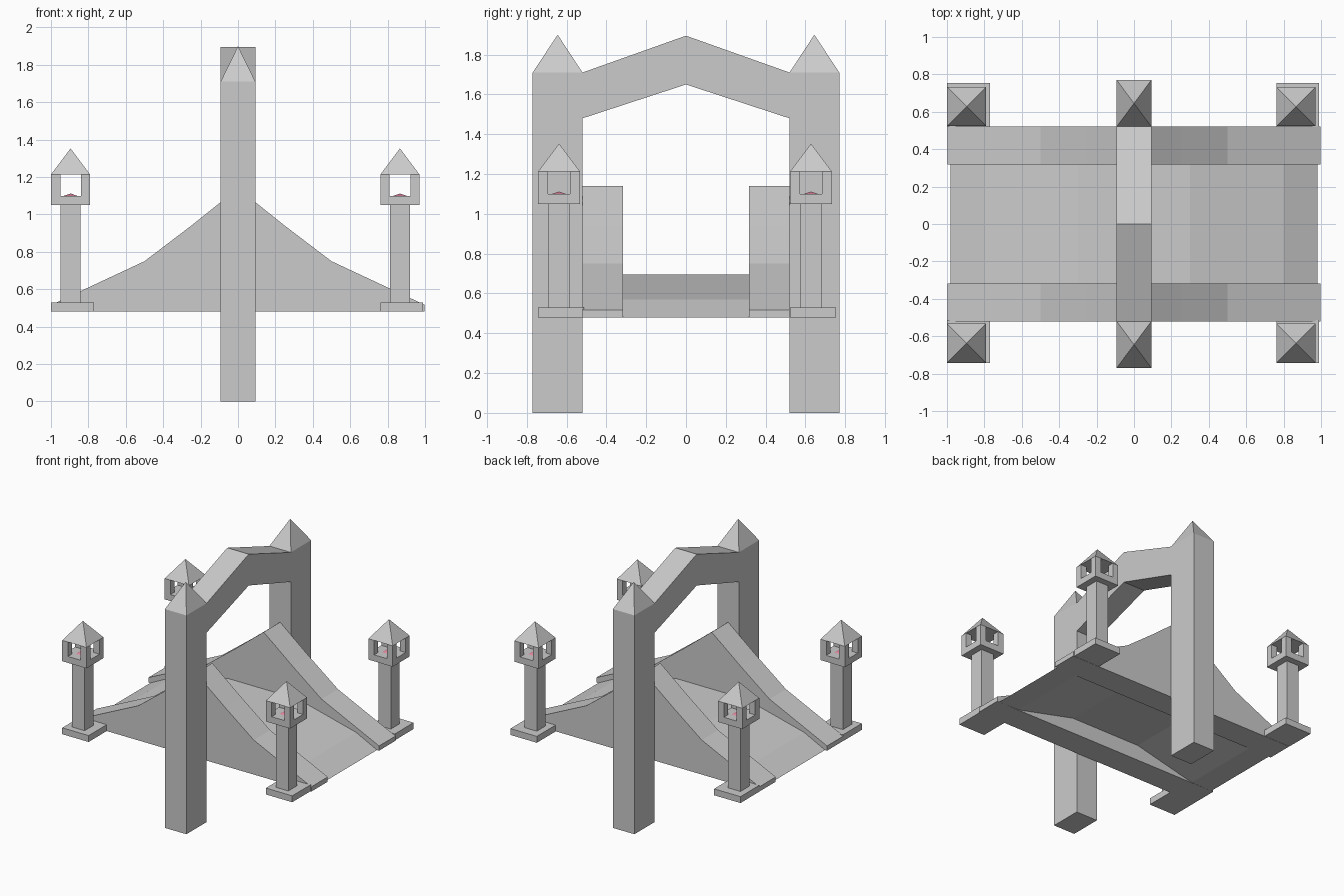
import bpy, bmesh

if "Cube" in bpy.data.objects:
    bpy.data.objects.remove(bpy.data.objects["Cube"])


def make_object(name, bm, material=None):
    bmesh.ops.recalc_face_normals(bm, faces=bm.faces)
    mesh = bpy.data.meshes.new(name)
    bm.to_mesh(mesh)
    bm.free()
    obj = bpy.data.objects.new(name, mesh)
    bpy.context.collection.objects.link(obj)
    if material:
        mesh.materials.append(material)
    return obj


def box(name, x0, x1, y0, y1, z0, z1):
    bm = bmesh.new()
    bmesh.ops.create_cube(bm, size=1)
    for v in bm.verts:
        v.co = ((x0 + x1) / 2 + v.co.x * (x1 - x0),
                (y0 + y1) / 2 + v.co.y * (y1 - y0),
                (z0 + z1) / 2 + v.co.z * (z1 - z0))
    return make_object(name, bm)


def extrude_profile(name, points, start, offset):
    """points: 3D outline made by start(u, z), pushed along offset."""
    bm = bmesh.new()
    face = bm.faces.new([bm.verts.new(start(u, z)) for u, z in points])
    out = bmesh.ops.extrude_face_region(bm, geom=[face])
    verts = [g for g in out["geom"] if isinstance(g, bmesh.types.BMVert)]
    bmesh.ops.translate(bm, verts=verts, vec=offset)
    return make_object(name, bm)


def pyramid(name, cx, cy, hx, hy, z0, z1, skirt=0.0, material=None):
    """Square pyramid, optionally standing on a straight shaft of height skirt."""
    bm = bmesh.new()
    corners = [(-hx, -hy), (hx, -hy), (hx, hy), (-hx, hy)]
    ring = [bm.verts.new((cx + x, cy + y, z0)) for x, y in corners]
    apex = bm.verts.new((cx, cy, z1))
    for i in range(4):
        bm.faces.new((ring[i], ring[(i + 1) % 4], apex))
    low = ring
    if skirt:
        low = [bm.verts.new((cx + x, cy + y, z0 - skirt)) for x, y in corners]
        for i in range(4):
            j = (i + 1) % 4
            bm.faces.new((low[i], low[j], ring[j], ring[i]))
    bm.faces.new(low[::-1])
    return make_object(name, bm, material)


ember = bpy.data.materials.new("ember")
ember.diffuse_color = (0.75, 0.25, 0.35, 1)
ember.use_nodes = True
ember.node_tree.nodes["Principled BSDF"].inputs["Base Color"].default_value = ember.diffuse_color

# Gate pillars with pointed tops
for side, label in ((-1, "front"), (1, "back")):
    pyramid(label + "_gate_pillar", 0, side * 0.645, 0.093, 0.125, 1.71, 1.9, 1.71)

# Peaked beam between the pillars
beam = [(-0.52, 1.48), (0, 1.65), (0.52, 1.48), (0.52, 1.71), (0, 1.895), (-0.52, 1.71)]
extrude_profile("gate_beam", beam, lambda y, z: (-0.093, y, z), (0.186, 0, 0))

# Sloping side walls
half = [(0, 1.14), (0.25, 0.94), (0.5, 0.75), (0.998, 0.517), (0.998, 0.48)]
wall = half + [(-x, z) for x, z in reversed(half[1:])]
for y, label in ((-0.52, "front"), (0.317, "back")):
    extrude_profile(label + "_side_wall", wall,
                    lambda x, z, y=y: (x, y, z), (0, 0.203, 0))

# Arched walkway, hollow below
top = [(0.98, 0.48), (0.8, 0.57), (0.3, 0.695)]
under = [(-0.8, 0.482), (-0.3, 0.6), (0.3, 0.6), (0.8, 0.482)]
deck = top + [(-x, z) for x, z in reversed(top)] + under
extrude_profile("walkway", deck, lambda x, z: (x, -0.32, z), (0, 0.64, 0))

# Four corner lanterns
for cx in (-0.895, 0.866):
    for cy in (-0.638, 0.628):
        bx, by = cx + 0.01, cy + 0.01
        box("lantern_foot", bx - 0.114, bx + 0.114, by - 0.116, by + 0.116, 0.48, 0.53)
        box("lantern_post", cx - 0.054, cx + 0.054, cy - 0.055, cy + 0.055, 0.53, 1.05)
        box("lantern_tray", cx - 0.105, cx + 0.105, cy - 0.105, cy + 0.105, 1.05, 1.10)
        for sx in (-1, 1):
            for sy in (-1, 1):
                px, py = cx + sx * 0.08, cy + sy * 0.08
                box("lantern_corner", px - 0.025, px + 0.025,
                    py - 0.025, py + 0.025, 1.10, 1.213)
        pyramid("lantern_roof", cx, cy, 0.105, 0.105, 1.213, 1.353)
        pyramid("lantern_ember", cx, cy, 0.035, 0.035, 1.10, 1.112, material=ember)
